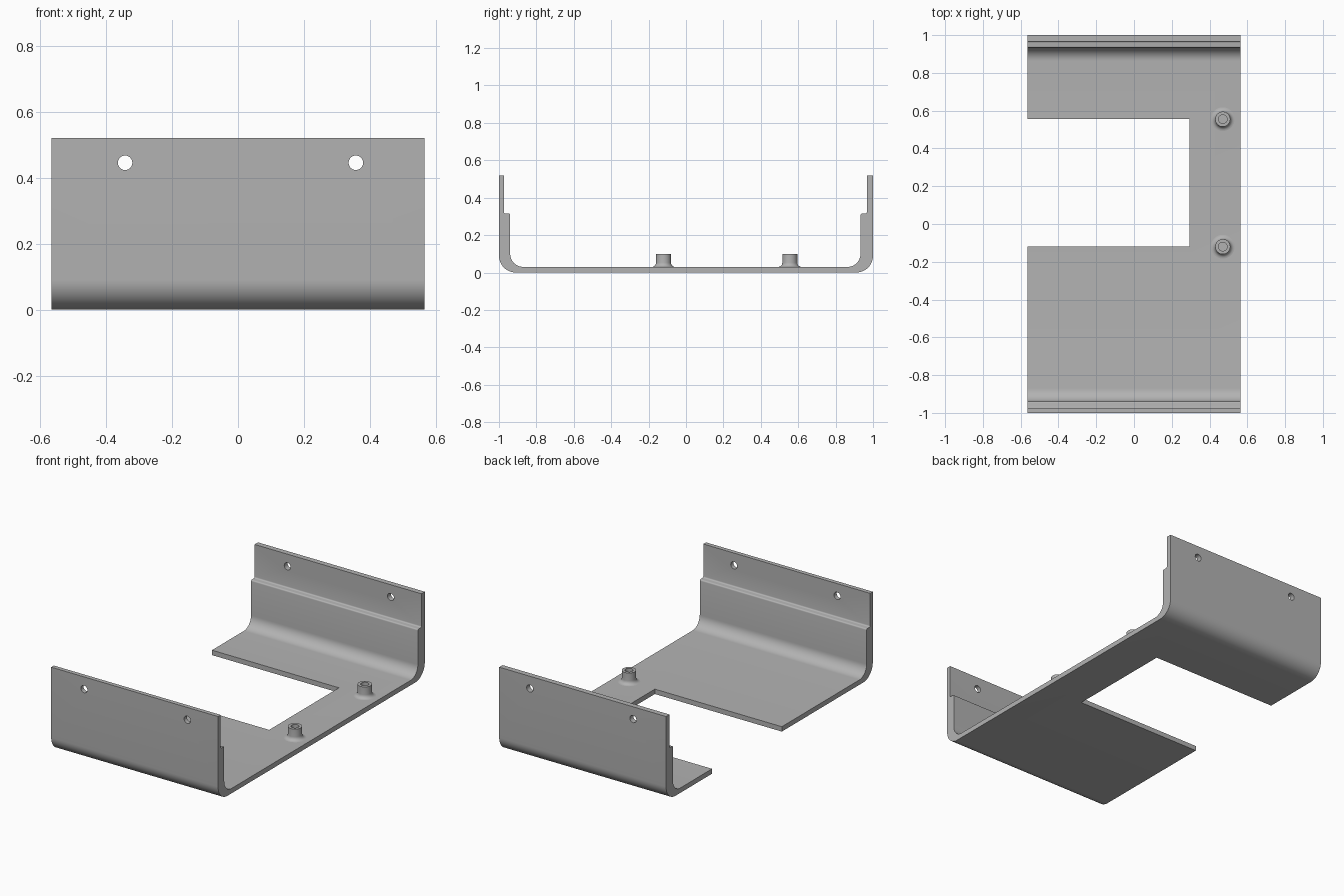
import bpy, bmesh
from math import sin, cos, pi, radians
from mathutils import Matrix, Vector

cube = bpy.data.objects.get("Cube")
if cube:
    bpy.data.objects.remove(cube, do_unlink=True)

HALF_X = 0.565
FLOOR, TOP = 0.03, 0.52

grey = bpy.data.materials.new("plain grey")
grey.use_nodes = True
colour = (0.45, 0.45, 0.45, 1)
grey.diffuse_color = colour
grey.node_tree.nodes["Principled BSDF"].inputs["Base Color"].default_value = colour


def make_object(name, bm):
    bmesh.ops.recalc_face_normals(bm, faces=bm.faces)
    mesh = bpy.data.meshes.new(name)
    bm.to_mesh(mesh)
    bm.free()
    mesh.materials.append(grey)
    obj = bpy.data.objects.new(name, mesh)
    bpy.context.collection.objects.link(obj)
    return obj


def activate(obj):
    bpy.ops.object.select_all(action='DESELECT')
    obj.select_set(True)
    bpy.context.view_layer.objects.active = obj


def shade(obj):
    activate(obj)
    bpy.ops.object.shade_smooth_by_angle(angle=radians(30))


def arc(cy, cz, r, start, end, steps=12):
    angles = [radians(start + (end - start) * i / steps) for i in range(steps + 1)]
    return [(cy + r * cos(a), cz + r * sin(a)) for a in angles]


def half_profile(step_y, wall_y):
    """Outer bend, rim, stepped inner face and inner bend of one wall (at +y)."""
    r, ledge, small = 0.07, 0.315, 0.008
    return (arc(0.91, 0.09, 0.09, -90, 0)
            + [(1, TOP), (step_y, TOP)]
            + arc(step_y - small, ledge + small, small, 0, -90, 4)
            + arc(wall_y + small, ledge - small, small, 90, 180, 4)
            + arc(wall_y - r, FLOOR + r, r, 0, -90))


# Bent channel: one cross-section swept along x
back = half_profile(0.967, 0.933)
front = [(-y, z) for y, z in reversed(half_profile(0.974, 0.94))]
bm = bmesh.new()
section = bm.faces.new([bm.verts.new((-HALF_X, y, z)) for y, z in back + front])
swept = bmesh.ops.extrude_face_region(bm, geom=[section])["geom"]
bmesh.ops.translate(bm, vec=(2 * HALF_X, 0, 0),
                    verts=[v for v in swept if isinstance(v, bmesh.types.BMVert)])
bracket = make_object("bracket", bm)


def cut(target, name, bm):
    cutter = make_object(name, bm)
    cutter.hide_render = True
    mod = target.modifiers.new(name, 'BOOLEAN')
    mod.operation, mod.solver, mod.object = 'DIFFERENCE', 'EXACT', cutter
    activate(target)
    bpy.ops.object.modifier_apply(modifier=mod.name)
    bpy.data.objects.remove(cutter, do_unlink=True)


# Rectangular opening in the floor, open on the -x side
x0, x1, y0, y1 = -0.8, 0.295, -0.12, 0.555
bm = bmesh.new()
bmesh.ops.create_cube(bm, size=1, matrix=Matrix.Translation(((x0 + x1) / 2, (y0 + y1) / 2, 0))
                      @ Matrix.Diagonal((x1 - x0, y1 - y0, 0.4, 1)))
cut(bracket, "floor_opening", bm)

# Mounting holes through both walls
for x in (-0.342, 0.357):
    bm = bmesh.new()
    bmesh.ops.create_cone(bm, cap_ends=True, segments=32, radius1=0.022, radius2=0.022, depth=3,
                          matrix=Matrix.Translation((x, 0, 0.445)) @ Matrix.Rotation(pi / 2, 4, 'X'))
    cut(bracket, "wall_hole", bm)
shade(bracket)

# Flared standoffs with a blind hole, turned from one profile
standoff = ([(0.063, FLOOR - 0.003)] + arc(0.063, FLOOR + 0.023, 0.023, -90, -180, 6)
            + [(0.04, 0.1), (0.023, 0.1), (0.023, 0.04), (0, 0.04)])
for name, y in (("front_standoff", -0.12), ("back_standoff", 0.555)):
    bm = bmesh.new()
    verts = [bm.verts.new((r, 0, z)) for r, z in standoff]
    edges = [bm.edges.new(pair) for pair in zip(verts, verts[1:])]
    bmesh.ops.spin(bm, geom=verts + edges, cent=(0, 0, 0), axis=(0, 0, 1),
                   angle=2 * pi, steps=32)
    bmesh.ops.remove_doubles(bm, verts=bm.verts, dist=0.0001)
    bmesh.ops.translate(bm, verts=bm.verts, vec=Vector((0.47, y, 0)))
    shade(make_object(name, bm))
